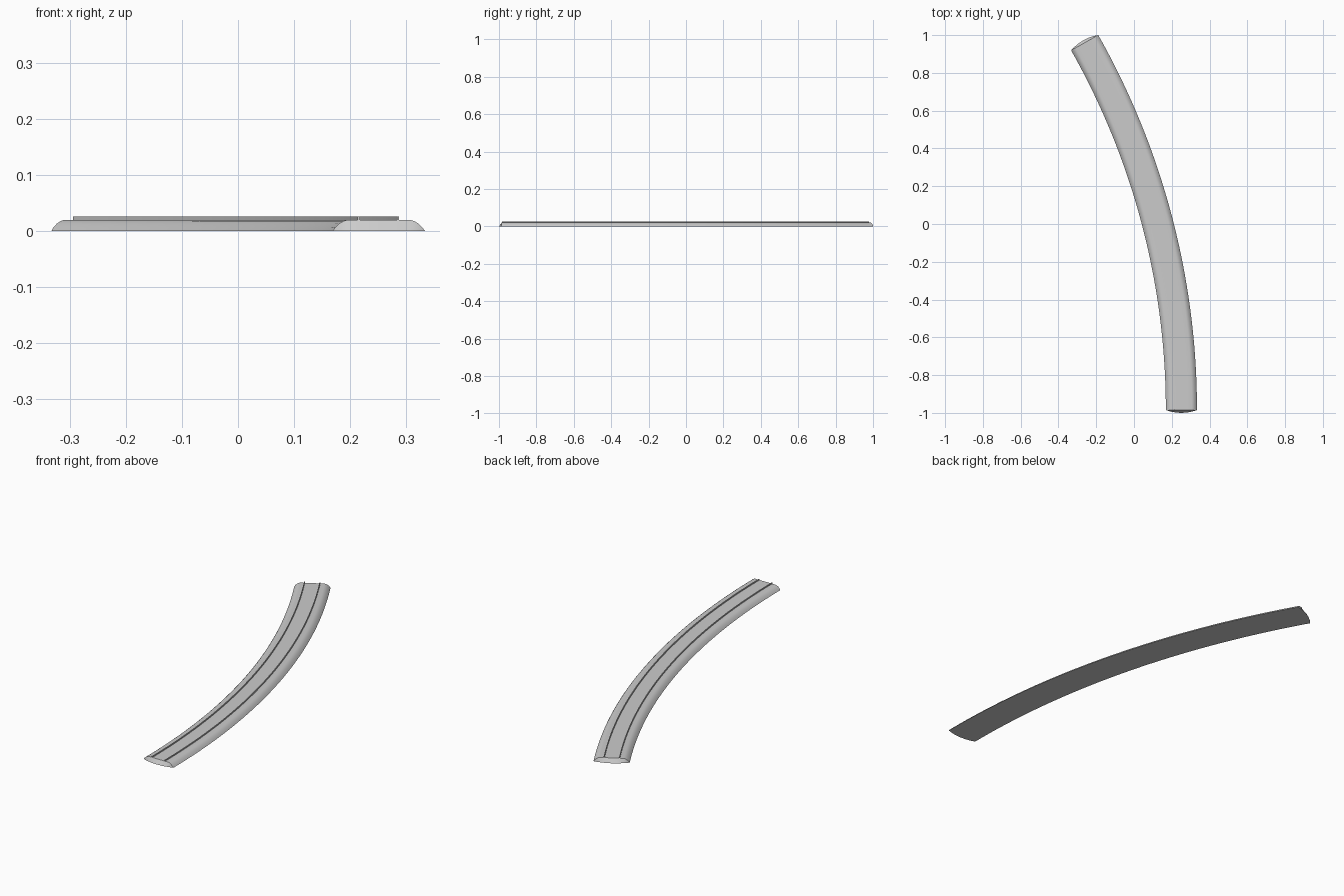
import bpy, bmesh, math

old = bpy.data.objects.get("Cube")
if old:
    bpy.data.objects.remove(old)

RADIUS, HALF, TURN = 3.949, 0.0824, math.radians(29.5)
CENTRE_X, START_Y = -3.698, -0.985
TOP, BULGE, STEPS = 0.02, 0.015, 48


def material(name, value):
    mat = bpy.data.materials.new(name)
    mat.use_nodes = True
    colour = (value, value, value, 1)
    mat.diffuse_color = colour
    mat.node_tree.nodes["Principled BSDF"].inputs["Base Color"].default_value = colour
    return mat


def place(angle, offset, z, push=0):
    """Point on the bend: sideways offset, height and push along the track."""
    r = RADIUS + offset
    return (CENTRE_X + r * math.cos(angle) - push * math.sin(angle),
            START_Y + r * math.sin(angle) + push * math.cos(angle), z)


def sweep(name, section, mat, bulge=0):
    """Sweep columns of (offset, bottom, top) round the bend, with end faces."""
    bm = bmesh.new()
    rings = []
    for i in range(STEPS + 1):
        angle = TURN * i / STEPS
        side = -1 if i == 0 else 1 if i == STEPS else 0

        def vert(u, z):
            push = side * bulge * (1 - (u / HALF) ** 2) * (1 - z / TOP)
            return bm.verts.new(place(angle, u, z, push))
        rings.append(([vert(u, lo) for u, lo, hi in section],
                      [vert(u, hi) for u, lo, hi in section]))
    for a, b in zip(rings, rings[1:]):
        loop_a, loop_b = a[0] + a[1][::-1], b[0] + b[1][::-1]
        n = len(loop_a)
        for k in range(n):
            m = (k + 1) % n
            bm.faces.new((loop_a[k], loop_a[m], loop_b[m], loop_b[k]))
    for low, high in (rings[0], rings[-1]):
        for k in range(len(low) - 1):
            bm.faces.new((low[k], low[k + 1], high[k + 1], high[k]))
    bmesh.ops.remove_doubles(bm, verts=bm.verts, dist=1e-5)
    bmesh.ops.recalc_face_normals(bm, faces=bm.faces)
    mesh = bpy.data.meshes.new(name)
    bm.to_mesh(mesh)
    bm.free()
    mesh.materials.append(mat)
    obj = bpy.data.objects.new(name, mesh)
    bpy.context.collection.objects.link(obj)
    bpy.ops.object.select_all(action="DESELECT")
    obj.select_set(True)
    bpy.context.view_layer.objects.active = obj
    bpy.ops.object.shade_smooth_by_angle(angle=math.radians(35))
    return obj


grey = material("light grey", 0.6)

# Rounded track bed with sloping, bowed ends
shoulder = [(HALF, 0), (0.077, 0.007), (0.07, 0.0135), (0.063, 0.0178),
            (0.055, TOP), (0.028, TOP)]
bed = [(-u, 0, z) for u, z in shoulder] + [(0, 0, TOP)]
bed += [(u, 0, z) for u, z in reversed(shoulder)]
sweep("track_bed", bed, grey, BULGE)

# Pair of thin rails
for name, mid in (("right_rail", -0.036), ("left_rail", 0.034)):
    sweep(name, [(mid - 0.002, 0.001, 0.0255), (mid + 0.002, 0.001, 0.0255)], grey)
